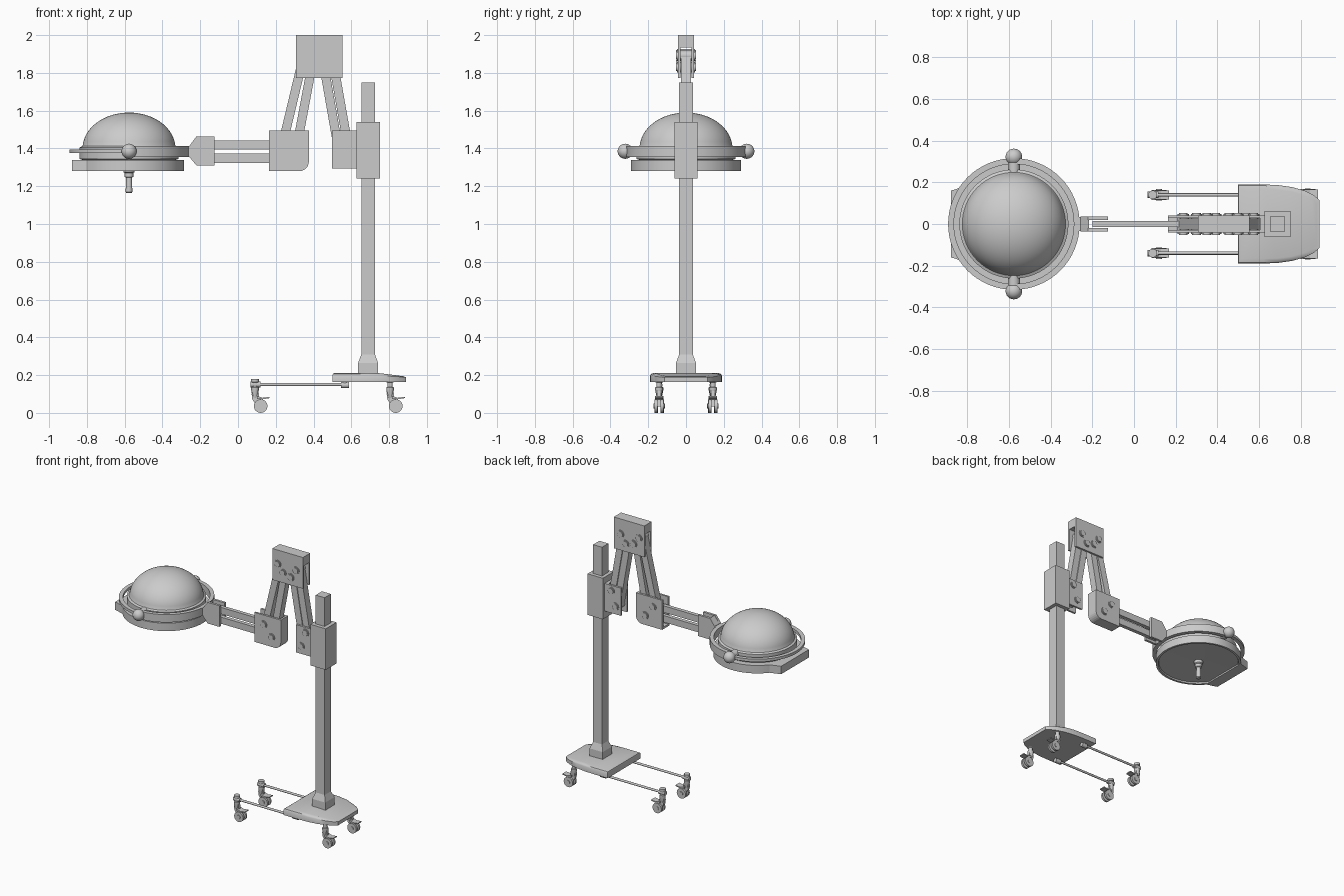
import bpy, bmesh, math
from mathutils import Vector

if "Cube" in bpy.data.objects:
    bpy.data.objects.remove(bpy.data.objects["Cube"])


def finish(name, bm, smooth=None):
    bmesh.ops.recalc_face_normals(bm, faces=bm.faces)
    me = bpy.data.meshes.new(name)
    bm.to_mesh(me)
    bm.free()
    ob = bpy.data.objects.new(name, me)
    bpy.context.collection.objects.link(ob)
    if smooth:
        bpy.ops.object.select_all(action='DESELECT')
        ob.select_set(True)
        bpy.context.view_layer.objects.active = ob
        bpy.ops.object.shade_smooth_by_angle(angle=math.radians(smooth))
    return ob


def loft(name, rings, smooth=None, cap=True, closed=False):
    """Skin a list of equal-length closed rings."""
    bm = bmesh.new()
    vs = [[bm.verts.new(p) for p in r] for r in rings]
    n = len(vs[0])
    pairs = list(zip(vs, vs[1:])) + ([(vs[-1], vs[0])] if closed else [])
    for a, b in pairs:
        for i in range(n):
            bm.faces.new((a[i], a[(i + 1) % n], b[(i + 1) % n], b[i]))
    if cap and not closed:
        bm.faces.new(vs[0])
        bm.faces.new(vs[-1])
    return finish(name, bm, smooth)


def prism(name, pts, y0, y1):
    return loft(name, [[(x, y, z) for x, z in pts] for y in (y0, y1)])


def box(name, x0, x1, y0, y1, z0, z1):
    return prism(name, [(x0, z0), (x1, z0), (x1, z1), (x0, z1)], y0, y1)


def rod(name, p1, p2, r, seg=20):
    p1, p2 = Vector(p1), Vector(p2)
    q = (p2 - p1).to_track_quat('Z', 'Y')
    circ = [q @ Vector((r * math.cos(t), r * math.sin(t), 0))
            for t in (2 * math.pi * i / seg for i in range(seg))]
    return loft(name, [[p1 + c for c in circ], [p2 + c for c in circ]], 40)


def lathe(name, prof, cx, cy=0, seg=64, closed=False):
    ang = [2 * math.pi * i / seg for i in range(seg)]
    return loft(name, [[(cx + r * math.cos(t), cy + r * math.sin(t), z) for t in ang]
                       for r, z in prof], 35, closed=closed)


def link(name, a, b, w, y):
    """Flat link bar with round ends between two pivots (x, z)."""
    base = math.atan2(b[1] - a[1], b[0] - a[0])
    pts = []
    for c, s in ((b, -1), (a, 1)):
        for i in range(9):
            t = base + s * math.pi / 2 + math.pi * i / 8
            pts.append((c[0] + w * math.cos(t), c[1] + w * math.sin(t)))
    prism(name, pts, -y, y)


def bolt(name, p):
    rod(name, (p[0], -.047, p[1]), (p[0], .047, p[1]), .027)
    rod(name + "_pin", (p[0], -.052, p[1]), (p[0], .052, p[1]), .021)


# Base plate, tapered and softened at the back
half = [(.50, .19), (.62, .19), (.69, .187), (.76, .177), (.82, .16), (.865, .138), (.89, .115)]
outline = half + [(x, -y) for x, y in reversed(half)]
drop = lambda x: max(0, x - .74) * .12
loft("base_plate", [
    [(x, y, .163) for x, y in outline],
    [(x, y, .198 - drop(x) * .5) for x, y in outline],
    [(.69 + (x - .69) * .985, y * .97, .207 - drop(x)) for x, y in outline],
    [(.69 + (x - .69) * .93, y * .88, .212 - drop(x)) for x, y in outline]], 40)

# Column with flared foot and sliding carriage
CX = .689
sq = lambda h, z: [(CX - h, -h, z), (CX + h, -h, z), (CX + h, h, z), (CX - h, h, z)]
loft("column", [sq(.053, .19), sq(.053, .265), sq(.036, .31), sq(.036, 1.75)])
box("carriage", .628, .752, -.062, .062, 1.24, 1.54)

# Joint pivots
L1, L2, R1, R2 = (.237, 1.427), (.30, 1.35), (.575, 1.456), (.54, 1.35)
T1, T2, T3, T4 = (.35, 1.90), (.393, 1.846), (.456, 1.83), (.498, 1.891)

# Bracket cheek plates, both sides
corner = [(.325 + .05 * math.cos(t), 1.33 + .05 * math.sin(t))
          for t in (-math.pi / 2 + math.pi / 12 * i for i in range(7))]
inner = [(.325 + .035 * math.cos(t), 1.33 + .035 * math.sin(t))
         for t in (-math.pi / 12 * i for i in range(7))]
elbow = [(.163, 1.495), (.163, 1.28)] + corner + [(.375, 1.495)]
for s, side in ((-1, "front"), (1, "back")):
    y0, y1 = s * .028, s * .042
    prism("elbow_cheek_" + side, elbow, y0, y1)
    prism("top_cheek_" + side, [(.307, 1.772), (.554, 1.772), (.554, 2), (.307, 2)], y0, y1)
    prism("carriage_cheek_" + side, [(.497, 1.293), (.63, 1.293), (.63, 1.495), (.497, 1.495)], y0, y1)
# Bracket webs
prism("elbow_web", [(.163, 1.28)] + corner + [(.375, 1.495), (.36, 1.495)] + inner + [(.163, 1.295)], -.028, .028)
box("top_web", .307, .554, -.028, .028, 1.935, 2.0)
box("carriage_web", .605, .63, -.028, .028, 1.293, 1.495)

# Parallel arms and bolts
for i, (a, b) in enumerate(((L1, T1), (L2, T2), (R2, T3), (R1, T4))):
    link(f"v_arm_{i}", a, b, .024, .026)
    bolt(f"lower_bolt_{i}", a)
    bolt(f"upper_bolt_{i}", b)
for i, z in enumerate((1.419, 1.348)):
    box(f"head_arm_{i}", -.2, .30, -.014, .014, z - .024, z + .024)

# Head fork
fork = [(-.256, 1.353), (-.22, 1.31), (-.124, 1.31), (-.124, 1.464), (-.22, 1.464), (-.256, 1.415)]
for s, side in ((-1, "front"), (1, "back")):
    prism("fork_cheek_" + side, fork, s * .02, s * .037)
prism("fork_block", [(-.256, 1.353), (-.215, 1.31), (-.215, 1.464), (-.256, 1.415)], -.02, .02)
box("fork_neck", -.275, -.25, -.034, .034, 1.355, 1.412)

# Gimbal ring: tall band towards the arm, thin hoop on the far side
HX = -.577


def half_ring(name, a0, z0, z1):
    rings = []
    for i in range(33):
        t = a0 + math.pi * i / 32
        rings.append([(HX + r * math.cos(t), r * math.sin(t), z)
                      for r, z in ((.288, z0), (.316, z0), (.316, z1), (.288, z1))])
    loft(name, rings, 35)


half_ring("gimbal_band", -math.pi / 2, 1.355, 1.412)
half_ring("gimbal_hoop", math.pi / 2, 1.375, 1.395)

# Side pivots of the head
for s, side in ((-1, "front"), (1, "back")):
    bpy.ops.mesh.primitive_uv_sphere_add(segments=24, ring_count=16, radius=.04,
                                         location=(HX, s * .322, 1.385))
    bpy.context.object.name = "pivot_ball_" + side
    bpy.ops.object.shade_smooth()
    rod("pivot_stub_" + side, (HX, s * .24, 1.385), (HX, s * .32, 1.385), .029)

# Lamp dome with lip
dome = [(.235, 1.335), (.262, 1.345), (.262, 1.405), (.248, 1.412)]
for i in range(1, 17):
    t = math.pi / 2 * i / 16
    dome.append((max(.246 * math.cos(t), .001), 1.40 + .19 * math.sin(t)))
lathe("lamp_dome", dome, HX)

# Lamp drum with recessed lens, front block and handle
lathe("lamp_drum", [(.001, 1.298), (.272, 1.29), (.276, 1.28), (.292, 1.28),
                    (.292, 1.338), (.001, 1.338)], HX)
drum_block = [(-.88, -.16), (-.80, -.185), (-.80, .185), (-.88, .16)]
loft("drum_block", [[(x, y, z) for x, y in drum_block] for z in (1.28, 1.338)])
lathe("lamp_handle", [(.03, 1.30), (.03, 1.275), (.023, 1.27), (.023, 1.25), (.015, 1.245),
                      (.018, 1.17), (.013, 1.163)], HX, seg=24)

# Front legs
for s in (-1, 1):
    rod("leg_rod", (.08, s * .14, .15), (.58, s * .14, .15), .008, 12)
    rod("leg_clamp", (.545, s * .14, .147), (.588, s * .14, .147), .016, 16)
    rod("leg_mount", (.565, s * .14, .147), (.565, s * .14, .17), .012, 12)
    rod("leg_socket", (.066, s * .14, .15), (.118, s * .14, .15), .015, 16)


# Casters
def caster(x, y):
    lathe("caster_stem", [(.012, .08), (.02, .12), (.02, .135), (.014, .138), (.014, .16),
                          (.021, .163), (.021, .18)], x, y, 20)
    body = [(-.012, .122), (-.018, .10), (-.014, .07), (.012, .035), (.045, .035),
            (.038, .065), (.022, .085), (.018, .122)]
    prism("caster_fork", [(x + a, z) for a, z in body], y - .01, y + .01)
    for s in (-1, 1):
        rod("caster_wheel", (x + .03, y + s * .009, .036), (x + .03, y + s * .024, .036), .036, 24)
        rod("caster_hub", (x + .03, y + s * .02, .036), (x + .03, y + s * .028, .036), .014, 16)
    prism("caster_brake", [(x + .01, .075), (x + .04, .072), (x + .078, .078),
                           (x + .078, .085), (x + .04, .08), (x + .01, .09)], y - .022, y + .022)


for x, y in ((.09, .14), (.805, .143)):
    for s in (-1, 1):
        caster(x, s * y)
